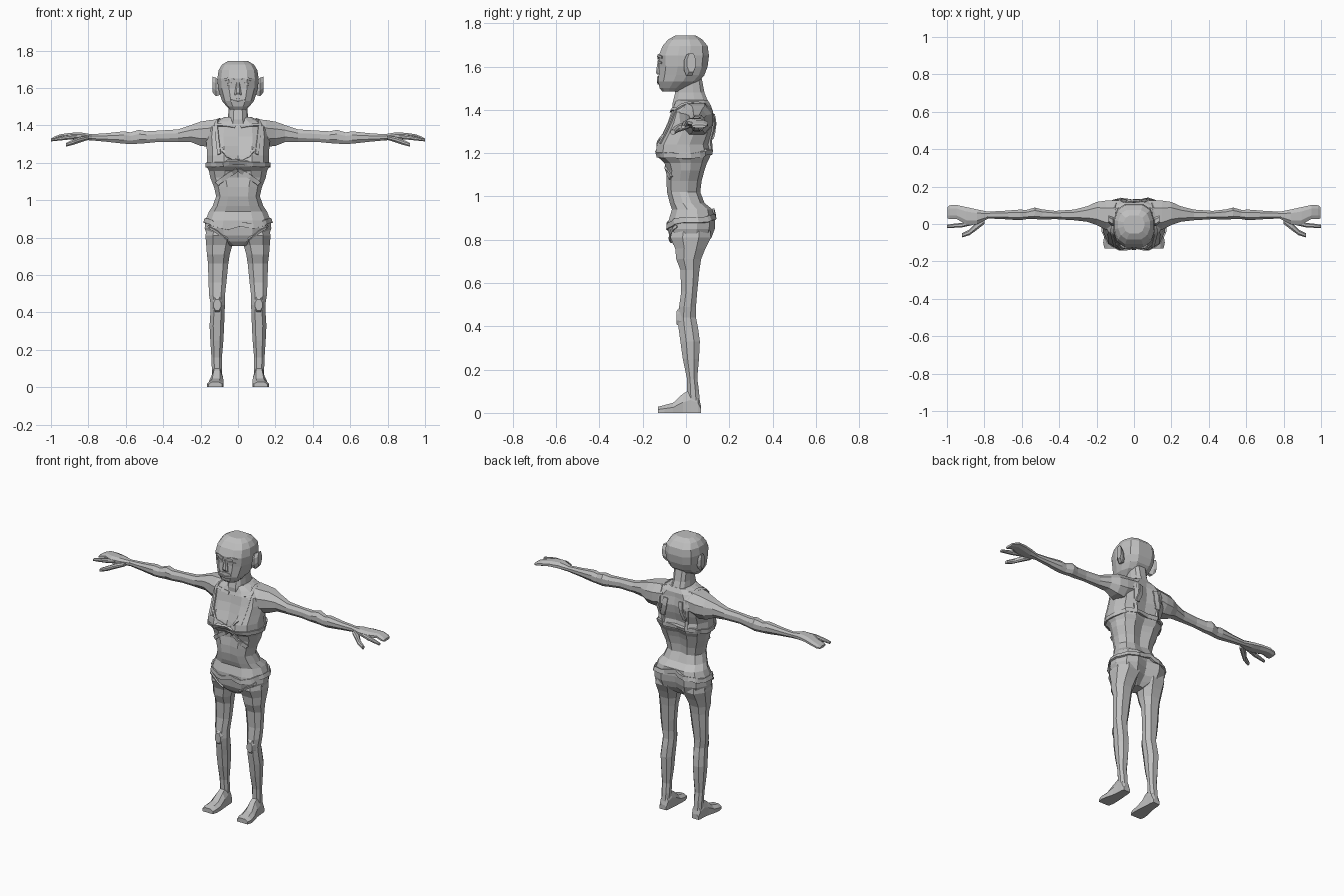
import bpy, bmesh, math
from mathutils import Vector
from mathutils.bvhtree import BVHTree

grey = bpy.data.materials.new("plain grey")
grey.diffuse_color = (0.52, 0.52, 0.52, 1)


def make(name, rings, mirror=False, closed=False):
    """Skin a list of equal-length rings into a flat-shaded object."""
    bm = bmesh.new()
    vs = [[bm.verts.new(p) for p in r] for r in rings]
    n = len(vs[0])
    pairs = list(zip(vs, vs[1:])) + ([(vs[-1], vs[0])] if closed else [])
    for a, b in pairs:
        for i in range(n):
            j = (i + 1) % n
            bm.faces.new((a[i], a[j], b[j], b[i]))
    if not closed:
        bm.faces.new(vs[0])
        bm.faces.new(vs[-1])
    bmesh.ops.recalc_face_normals(bm, faces=bm.faces)
    me = bpy.data.meshes.new(name)
    bm.to_mesh(me)
    bm.free()
    me.materials.append(grey)
    ob = bpy.data.objects.new(name, me)
    bpy.context.collection.objects.link(ob)
    if mirror:
        ob.modifiers.new("mirror", 'MIRROR').use_bisect_axis[0] = False
    return ob


def body_ring(z, w, f, b, df=0.0, db=0.0):
    """Symmetric section: half width, front y, back y, centre furrows."""
    d = b - f
    half = [(0, f + df), (.45 * w, f), (.82 * w, f + .13 * d), (w, f + .38 * d),
            (w, f + .62 * d), (.82 * w, b - .12 * d), (.45 * w, b), (0, b - db)]
    pts = half + [(-x, y) for x, y in half[-2:0:-1]]
    return [Vector((x, y, z)) for x, y in pts]


def oct_ring(axis, t, a0, a1, b0, b1):
    """Eight-sided section in the plane across an axis."""
    ca, cb, ra, rb = (a0 + a1) / 2, (b0 + b1) / 2, (a1 - a0) / 2, (b1 - b0) / 2
    out = []
    for u, v in ((1, .4), (.5, 1), (-.5, 1), (-1, .4), (-1, -.4), (-.5, -1), (.5, -1), (1, -.4)):
        p = [ca + u * ra, cb + v * rb]
        p.insert(axis, t)
        out.append(Vector(p))
    return out


def limb(name, axis, rows):
    return make(name, [oct_ring(axis, *r) for r in rows], mirror=True)


def band(name, path, target, hw, ht, mirror=False, closed=False):
    """Strip of cloth or skin laid on the surface of another part."""
    tree = BVHTree.FromPolygons([v.co for v in target.data.vertices],
                                [p.vertices[:] for p in target.data.polygons])
    path = [Vector(p) for p in path]
    if not closed:
        path = [a.lerp(b, k / 3) for a, b in zip(path, path[1:]) for k in range(3)] + [path[-1]]
    hits = [tree.find_nearest(p)[:2] for p in path]
    rings = []
    m = len(hits)
    for i, (p, n) in enumerate(hits):
        a = hits[(i - 1) % m if closed else max(i - 1, 0)][0]
        b = hits[(i + 1) % m if closed else min(i + 1, m - 1)][0]
        s = (b - a).cross(n).normalized() * hw
        rings.append([p + s + n * ht, p - s + n * ht, p - s - n * .012, p + s - n * .012])
    return make(name, rings, mirror, closed)


# Torso from crotch to collar, with cleavage, spine and buttock furrows
torso = make("torso", [body_ring(*r) for r in (
    (.755, .045, -.035, .05), (.78, .10, -.06, .085, 0, .02), (.81, .165, -.075, .118, 0, .025),
    (.85, .178, -.085, .133, .01, .025), (.89, .175, -.08, .135, 0, .02), (.94, .155, -.065, .122),
    (.97, .135, -.075, .085), (1.02, .117, -.088, .066, .008, .012), (1.07, .128, -.09, .072, .01, .018),
    (1.12, .148, -.088, .085, .015, .02), (1.155, .155, -.10, .097, .03, .02),
    (1.18, .168, -.128, .11, .025, .015), (1.205, .166, -.14, .118, .02, .012),
    (1.24, .165, -.134, .108, .03, .01), (1.29, .168, -.108, .125, .02, .015),
    (1.34, .172, -.085, .135, .01, .018), (1.39, .165, -.068, .125, 0, .015),
    (1.42, .125, -.055, .115), (1.445, .07, -.045, .10))])

# Neck leaning forward, and head
make("neck", [body_ring(*r) for r in (
    (1.38, .06, -.06, .11), (1.43, .056, -.062, .105), (1.48, .05, -.05, .085), (1.56, .052, -.045, .07))])
head = make("head", [body_ring(*r) for r in (
    (1.485, .045, -.11, -.03), (1.50, .06, -.122, 0), (1.53, .085, -.128, .055), (1.56, .095, -.126, .085),
    (1.60, .107, -.122, .10), (1.65, .11, -.126, .106), (1.695, .104, -.108, .10),
    (1.725, .085, -.082, .075), (1.743, .055, -.05, .045))])

# Ears
limb("ear", 0, ((.09, -.01, .025, 1.565, 1.63), (.118, -.01, .04, 1.555, 1.655), (.135, .005, .045, 1.575, 1.66)))

# Face: brows, eyelids, nose and lips
band("brow", [(.015, -.14, 1.637), (.05, -.14, 1.652), (.08, -.12, 1.642)], head, .006, .006, True)
band("eyelid", [(.022, -.14, 1.617), (.045, -.14, 1.624), (.07, -.12, 1.615)], head, .005, .004, True)
make("nose", [oct_ring(2, *r) for r in (
    (1.562, -.02, .02, -.134, -.11), (1.572, -.018, .018, -.139, -.11), (1.63, -.008, .008, -.13, -.11))])
for nm, z, c in (("upper_lip", 1.543, 1.55), ("lower_lip", 1.532, 1.52)):
    band(nm, [(-.04, -.14, z), (0, -.14, c), (.04, -.14, z)], head, .006, .006)

# Arms: x, y range, z range from shoulder through elbow to wrist
limb("arm", 0, (
    (.08, -.04, .125, 1.30, 1.435), (.15, -.03, .125, 1.285, 1.428), (.20, -.005, .118, 1.29, 1.42),
    (.25, .012, .095, 1.31, 1.402), (.32, .02, .077, 1.312, 1.378), (.42, .026, .07, 1.312, 1.372),
    (.49, .024, .078, 1.305, 1.368), (.53, .026, .088, 1.302, 1.376), (.575, .026, .075, 1.30, 1.362),
    (.61, .02, .077, 1.302, 1.368), (.70, .026, .07, 1.312, 1.358), (.79, .03, .066, 1.32, 1.352),
    (.84, .01, .075, 1.322, 1.36)))

# Hand: palm with joined fingers, then index finger and thumb
limb("palm", 0, (
    (.78, .028, .066, 1.32, 1.352), (.84, -.002, .078, 1.322, 1.362), (.895, -.004, .09, 1.326, 1.36),
    (.95, .028, .102, 1.322, 1.352), (.985, .026, .10, 1.316, 1.338), (.998, .03, .09, 1.316, 1.33)))
limb("index_finger", 0, (
    (.86, -.005, .025, 1.328, 1.352), (.92, -.018, .006, 1.322, 1.346), (.96, -.02, .002, 1.318, 1.338),
    (1.0, -.022, -.004, 1.314, 1.328)))
limb("thumb", 0, (
    (.80, .0, .045, 1.322, 1.345), (.845, -.035, .008, 1.308, 1.338), (.88, -.06, -.03, 1.296, 1.324),
    (.92, -.072, -.05, 1.286, 1.306)))

# Legs: z, x range, y range from ankle up to the hip
limb("leg", 2, (
    (.03, .09, .138, .005, .066), (.10, .085, .14, .005, .06), (.16, .086, .142, .004, .052),
    (.25, .078, .148, -.015, .06), (.33, .074, .152, -.026, .064), (.39, .072, .148, -.034, .056),
    (.44, .07, .146, -.037, .046), (.49, .07, .154, -.032, .046), (.56, .062, .158, -.022, .052),
    (.66, .052, .16, -.026, .062), (.71, .044, .166, -.045, .07), (.76, .03, .17, -.05, .09),
    (.81, .012, .174, -.072, .115), (.86, .02, .165, -.06, .11)))

# Feet: y, x range, z range from toe to heel, flat on the ground
foot = []
for y, x0, x1, z in ((-.13, .085, .158, .028), (-.10, .077, .165, .036), (-.06, .077, .158, .046),
                     (-.015, .08, .146, .088), (.02, .083, .142, .108), (.055, .085, .14, .085),
                     (.07, .09, .136, .03)):
    i = (x1 - x0) * .25
    foot.append([Vector(p) for p in ((x0, y, 0), (x1, y, 0), (x1, y, z * .55), (x1 - i, y, z),
                                     (x0 + i, y, z), (x0, y, z * .6))])
make("foot", foot, mirror=True)

# Kneecaps
limb("kneecap", 1, ((-.044, .092, .13, .41, .47), (-.02, .08, .14, .39, .50)))


def hoop(z_front, z_back, z_side, rx=.22, ry=.18, cy=.02, n=32):
    """Closed path around the body with its own front, side and back height."""
    out = []
    for k in range(n):
        a = 2 * math.pi * k / n
        s = math.sin(a)
        end = z_back if s > 0 else z_front
        out.append((rx * math.cos(a), cy + ry * s, z_side + (end - z_side) * s * s))
    return out


# Underwear: waistband, brief edge, bra band and shoulder straps
band("waistband", hoop(.862, .925, .90), torso, .013, .007, closed=True)
band("brief_leg_edge", [(.17, -.05, .865), (.12, -.09, .825), (.06, -.08, .78)], torso, .006, .008, True)
band("bra_band", hoop(1.185, 1.20, 1.19), torso, .012, .006, closed=True)
band("bra_strap", [(.105, -.13, 1.25), (.115, -.09, 1.33), (.12, -.05, 1.41), (.11, .03, 1.45),
                   (.105, .12, 1.41), (.10, .14, 1.33), (.09, .13, 1.21)], torso, .009, .007, True)
band("bra_neckline", [(.10, -.12, 1.29), (.06, -.13, 1.235), (0, -.13, 1.215)], torso, .006, .006, True)

# Rib arch, collarbones and shoulder blades
band("rib_arch", [(.13, -.08, 1.08), (.07, -.1, 1.12), (0, -.1, 1.15)], torso, .012, .008, True)
band("collarbone", [(.015, -.07, 1.395), (.07, -.07, 1.405), (.13, -.05, 1.41)], torso, .008, .006, True)
band("shoulder_blade", [(.05, .14, 1.38), (.06, .14, 1.31), (.08, .14, 1.26)], torso, .014, .008, True)
